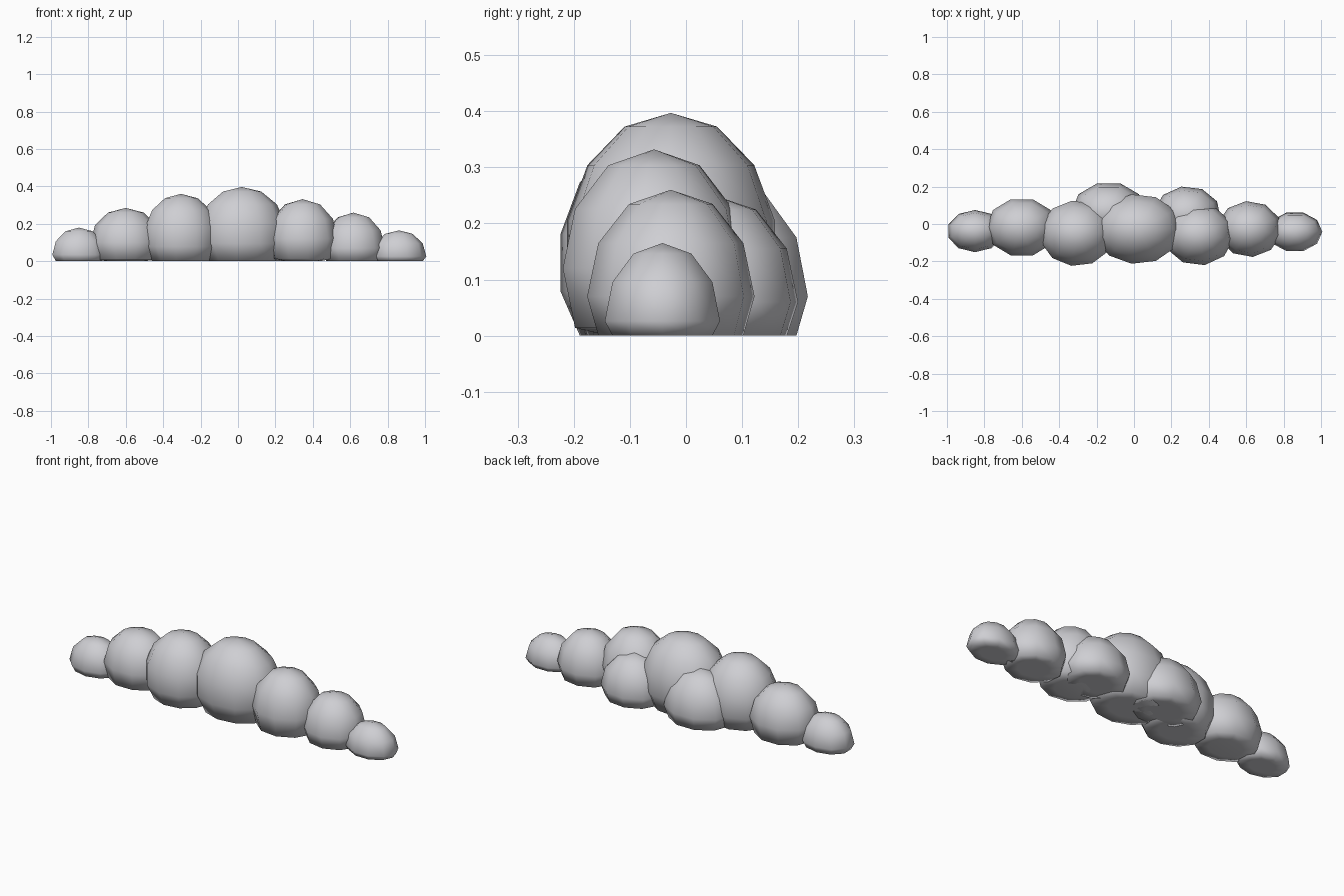
import bpy, bmesh, math
from mathutils import Matrix

if "Cube" in bpy.data.objects:
    bpy.data.objects.remove(bpy.data.objects["Cube"])

# One soft grey for the whole cloud
grey = bpy.data.materials.new("cloud_grey")
grey.diffuse_color = (0.62, 0.62, 0.65, 1)
grey.use_nodes = True
grey.node_tree.nodes["Principled BSDF"].inputs["Base Color"].default_value = grey.diffuse_color


def puff(name, centre, radii, segments, rings, turn=0):
    """Low-poly ellipsoid whose underside is flattened onto z = 0."""
    bm = bmesh.new()
    bmesh.ops.create_uvsphere(bm, u_segments=segments, v_segments=rings, radius=1)
    bm.transform(Matrix.Translation(centre) @ Matrix.Diagonal((*radii, 1))
                 @ Matrix.Rotation(math.radians(turn), 4, 'Z'))
    for v in bm.verts:
        v.co.z = max(v.co.z, 0)
    for f in bm.faces:
        f.smooth = True
    mesh = bpy.data.meshes.new(name)
    bm.to_mesh(mesh)
    bm.free()
    mesh.materials.append(grey)
    obj = bpy.data.objects.new(name, mesh)
    bpy.context.collection.objects.link(obj)


# Main row, left to right
puff("left_end_puff", (-0.85, -0.038, 0.035), (0.15, 0.113, 0.145), 10, 6)
puff("left_puff", (-0.60, -0.018, 0.10), (0.19, 0.158, 0.185), 10, 6, 18)
puff("left_middle_puff", (-0.305, -0.05, 0.13), (0.205, 0.18, 0.23), 11, 7, 8)
puff("centre_puff", (0.02, -0.027, 0.15), (0.24, 0.192, 0.247), 11, 7, -90)
puff("right_middle_puff", (0.345, -0.057, 0.12), (0.19, 0.165, 0.212), 10, 6, 10)
puff("right_puff", (0.617, -0.027, 0.07), (0.172, 0.15, 0.19), 10, 6, 6)
puff("right_end_puff", (0.86, -0.042, 0.026), (0.147, 0.108, 0.139), 10, 6, 18)

# Two lower puffs behind
puff("back_left_puff", (-0.135, 0.065, 0.07), (0.20, 0.16, 0.21), 10, 6, 18)
puff("back_right_puff", (0.285, 0.05, 0.06), (0.18, 0.152, 0.19), 10, 6, 10)
